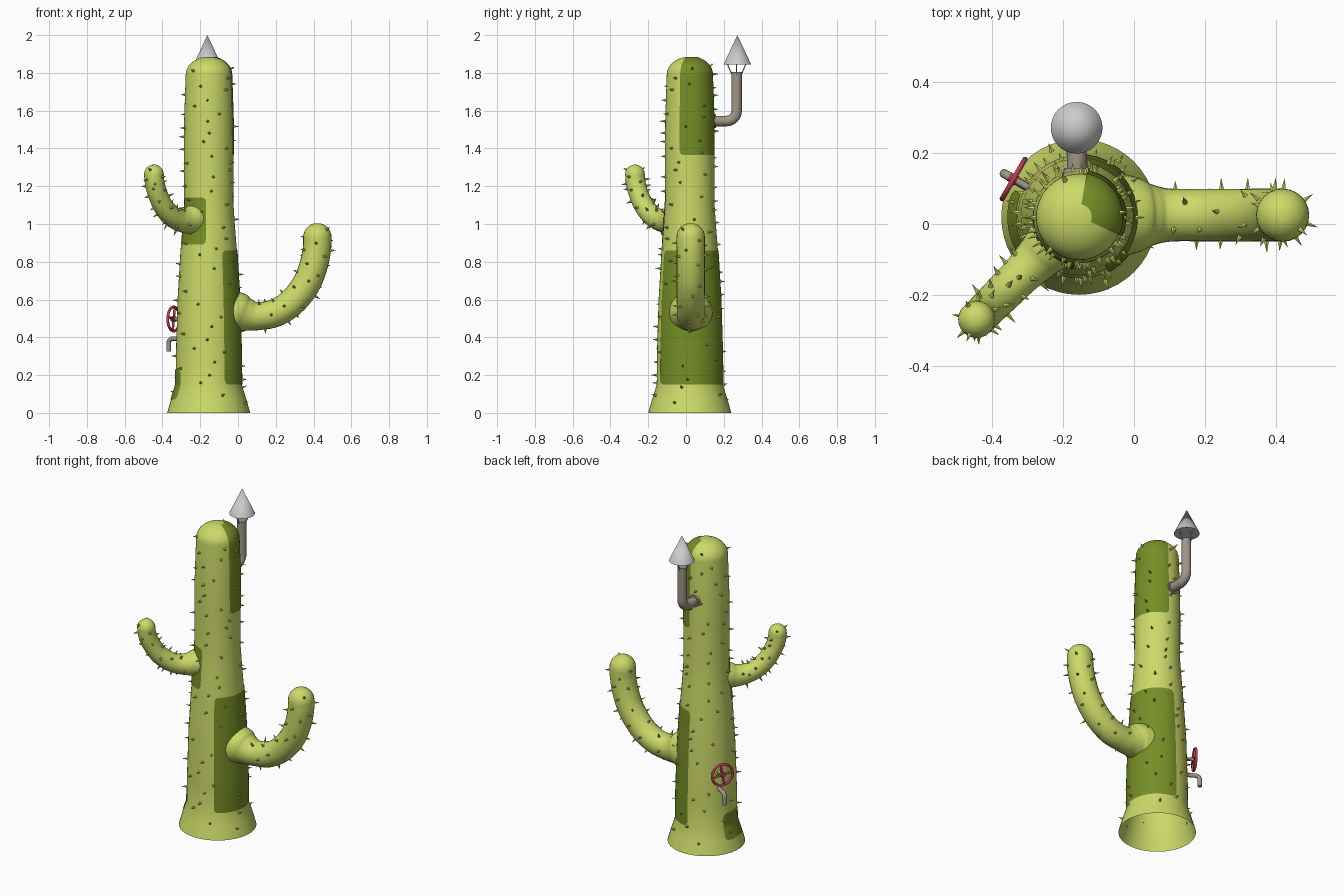
import bpy, bmesh, math, random
from mathutils import Vector, Matrix

if "Cube" in bpy.data.objects:
    bpy.data.objects.remove(bpy.data.objects["Cube"])

random.seed(4)
CX, CY = -0.155, 0.02


def material(name, col):
    m = bpy.data.materials.new(name)
    m.diffuse_color = (*col, 1)
    m.use_nodes = True
    m.node_tree.nodes["Principled BSDF"].inputs["Base Color"].default_value = m.diffuse_color
    return m


GREEN = material("light_green", (0.60, 0.70, 0.14))
DARK = material("dark_green", (0.18, 0.27, 0.02))
RED = material("red", (0.50, 0.05, 0.09))
TIN = material("warm_metal", (0.35, 0.31, 0.24))


def finish(name, bm, mat=None):
    bmesh.ops.recalc_face_normals(bm, faces=bm.faces)
    me = bpy.data.meshes.new(name)
    bm.to_mesh(me)
    bm.free()
    ob = bpy.data.objects.new(name, me)
    bpy.context.collection.objects.link(ob)
    if mat:
        me.materials.append(mat)
    bpy.ops.object.select_all(action='DESELECT')
    ob.select_set(True)
    bpy.context.view_layer.objects.active = ob
    bpy.ops.object.shade_smooth_by_angle(angle=math.radians(40))
    return ob


def bridge(bm, rows, closed=True):
    for a, b in zip(rows, rows[1:]):
        n = len(a)
        for i in range(n if closed else n - 1):
            j = (i + 1) % n
            bm.faces.new((a[i], a[j], b[j], b[i]))


# Trunk outline: straight runs, then an elliptical dome
PROFILE = [(0, .22), (.07, .2), (.15, .175), (.3, .174), (.6, .165), (.85, .15),
           (1.0, .138), (1.12, .13), (1.36, .131), (1.55, .13), (1.79, .122)]


def radius(z):
    if z >= 1.79:
        return .122 * math.sqrt(max(0, 1 - ((z - 1.79) / .096) ** 2))
    for (z0, r0), (z1, r1) in zip(PROFILE, PROFILE[1:]):
        if z <= z1:
            return r0 + (r1 - r0) * (z - z0) / (z1 - z0)


def on_trunk(a, z, off=0.0):
    slope = (radius(z) - radius(max(0, z - .002))) / .002 if z > 0 else 0
    n = Vector((math.cos(a), math.sin(a), -slope)).normalized()
    r = radius(z)
    return Vector((CX + r * math.cos(a), CY + r * math.sin(a), z)) + n * off, n


# Trunk
bm = bmesh.new()
zs = [z for z, r in PROFILE] + [1.79 + .096 * math.sin(k * math.pi / 24) for k in range(1, 12)]
rows = [[bm.verts.new(on_trunk(i * math.tau / 48, z)[0]) for i in range(48)] for z in zs]
bridge(bm, rows)
bm.faces.new(rows[-1])
finish("trunk", bm, GREEN)


# Dark patches hugging the trunk, with rounded corners
def patch(name, a0, a1, z0, z1, corner=.025):
    bm = bmesh.new()
    a0, a1 = math.radians(a0), math.radians(a1)
    width = (a1 - a0) * radius((z0 + z1) / 2)
    ts = [0, .015, .04, .08] + [k / 20 for k in range(2, 19)] + [.92, .96, .985, 1]
    cols = []
    for t in ts:
        d = min(t, 1 - t) * width
        inset = corner - math.sqrt(max(0, corner ** 2 - (corner - d) ** 2)) if d < corner else 0
        lo, hi = z0 + inset, z1 - (inset if z1 < 1.8 else 0)
        cols.append([bm.verts.new(on_trunk(a0 + (a1 - a0) * t,
                     lo + (hi - lo) * math.sin(k / 28 * math.pi / 2), .003)[0]) for k in range(29)])
    bridge(bm, cols, False)
    finish(name, bm, DARK)


patch("side_patch", -62, 88, .15, .86)
patch("top_patch", -24, 80, 1.365, 1.882)
patch("arm_patch", 195, 264, .89, 1.14)
patch("base_patch", 158, 213, .07, .23)


# Round tube swept in a vertical plane; path points are (distance, height, radius)
def tube(name, origin, angle, path, mat, dome=False, seg=24):
    u = Vector((math.cos(angle), math.sin(angle), 0))
    side = Vector((-u.y, u.x, 0))
    base = Vector((*origin, 0))
    P = [base + u * p[0] + Vector((0, 0, p[1])) for p in path]
    frames = []
    for i, p in enumerate(P):
        t = (P[min(i + 1, len(P) - 1)] - P[max(i - 1, 0)]).normalized()
        frames.append((p, t, side, t.cross(side), path[i][2]))
    rings = list(frames)
    if dome:
        p, t, s, n, r = frames[-1]
        for k in range(1, 8):
            a = k / 8 * math.pi / 2
            rings.append((p + t * r * math.sin(a), t, s, n, r * math.cos(a)))
    bm = bmesh.new()
    rows = []
    for p, t, s, n, r in rings:
        rows.append([bm.verts.new(p + (s * math.cos(k * math.tau / seg) + n * math.sin(k * math.tau / seg)) * r)
                     for k in range(seg)])
    bridge(bm, rows)
    bm.faces.new(rows[-1])
    finish(name, bm, mat)
    return frames


def smooth_path(pts, steps=5):
    out = []
    for i in range(len(pts) - 1):
        q = [Vector(pts[min(max(i + k, 0), len(pts) - 1)]) for k in (-1, 0, 1, 2)]
        for s in range(steps):
            t = s / steps
            out.append(.5 * (2 * q[1] + (q[2] - q[0]) * t + (2 * q[0] - 5 * q[1] + 4 * q[2] - q[3]) * t * t
                             + (3 * q[1] - q[0] - 3 * q[2] + q[3]) * t ** 3))
    return out + [Vector(pts[-1])]


def elbow(d0, d1, z0, z1, bend, r):
    s = 1 if z1 > z0 else -1
    arc = [(d1 - bend + bend * math.sin(k * math.pi / 16), z0 + s * bend * (1 - math.cos(k * math.pi / 16)), r)
           for k in range(9)]
    return [(d0, z0, r)] + arc + [(d1, z1, r)]


# Arms
right = tube("right_arm", (CX, .025), 0, smooth_path([
    (.09, .535, .12), (.16, .53, .108), (.2, .52, .089), (.255, .512, .075), (.35, .528, .074), (.44, .585, .074),
    (.515, .68, .075), (.555, .78, .075), (.573, .87, .075), (.575, .93, .075)]), GREEN, True)
left = tube("left_arm", (CX, CY), math.radians(225), smooth_path([
    (.07, 1.025, .085), (.12, 1.022, .077), (.17, 1.015, .065), (.23, 1.022, .057), (.29, 1.05, .055),
    (.345, 1.1, .053), (.385, 1.165, .052), (.405, 1.22, .052), (.41, 1.263, .052)]), GREEN, True)

# Spikes scattered over trunk and arms
bm = bmesh.new()


def spike(p, n):
    h = random.uniform(.026, .038)
    m = Matrix.Translation(p + n * (h / 2 - .004)) @ n.to_track_quat('Z', 'Y').to_matrix().to_4x4()
    bmesh.ops.create_cone(bm, cap_ends=True, segments=6, radius1=.0085, radius2=0, depth=h, matrix=m)


for i in range(125):
    z = .05 + 1.79 * (i + random.random()) / 125
    spike(*on_trunk(i * 2.39996 + random.uniform(-.5, .5), z))
for frames, first, count in ((right, 16, 34), (left, 13, 32)):
    for i in range(count):
        f = first + (len(frames) - first) * i // count
        p, t, s, n, r = frames[f]
        a = i * 2.39996 + random.uniform(-.4, .4)
        d = s * math.cos(a) + n * math.sin(a)
        if f > len(frames) - 3:
            d = (d + t * random.uniform(0, .7)).normalized()
        spike(p + d * r, d)
finish("spikes", bm, GREEN)


def rod(name, a, b, r1, r2, mat=None, seg=12, cap=True):
    a, b = Vector(a), Vector(b)
    m = Matrix.Translation((a + b) / 2) @ (b - a).to_track_quat('Z', 'Y').to_matrix().to_4x4()
    bm = bmesh.new()
    bmesh.ops.create_cone(bm, cap_ends=cap, segments=seg, radius1=r1, radius2=r2, depth=(b - a).length, matrix=m)
    return finish(name, bm, mat)


# Chimney pipe, flange, rain cap and its wire supports
PX, PY = -.162, .268
tube("chimney_pipe", (PX, CY), math.pi / 2, elbow(.1, PY - CY, 1.545, 1.805, .055, .028), TIN)
rod("chimney_flange", (PX, .13, 1.545), (PX, .158, 1.545), .04, .036, TIN, 24)
rod("chimney_cap", (PX, PY + .004, 1.845), (PX, PY + .004, 2.0), .073, 0, None, 32)
for k in range(4):
    c, s = math.cos(k * math.pi / 2), math.sin(k * math.pi / 2)
    rod("cap_support", (PX + .025 * c, PY + .025 * s, 1.79), (PX + .05 * c, PY + .05 * s, 1.85), .003, .003, None, 6)

# Tap spout, valve stem and red hand wheel
TA = math.radians(150)
out = Vector((math.cos(TA), math.sin(TA), 0))
axis = Vector((CX, CY, 0))
tube("tap_spout", (CX, CY), TA, elbow(.14, .245, .393, .325, .025, .0125), TIN, seg=16)
hub = axis + out * .214 + Vector((0, 0, .497))
rod("valve_stem", axis + out * .14 + Vector((0, 0, .497)), hub, .01, .01, TIN)
rod("wheel_hub", hub - out * .01, hub + out * .014, .015, .013, RED, 16)
bpy.ops.mesh.primitive_torus_add(major_radius=.064, minor_radius=.0075, major_segments=32, minor_segments=10,
                                 location=hub, rotation=out.to_track_quat('Z', 'Y').to_euler())
wheel = bpy.context.object
wheel.name = "hand_wheel"
wheel.data.materials.append(RED)
bpy.ops.object.shade_smooth_by_angle(angle=math.radians(60))
across = Vector((-out.y, out.x, 0))
for a in (math.radians(10), math.radians(100)):
    d = (across * math.cos(a) + Vector((0, 0, math.sin(a)))) * .064
    rod("wheel_spoke", hub - d, hub + d, .0065, .0065, RED)
